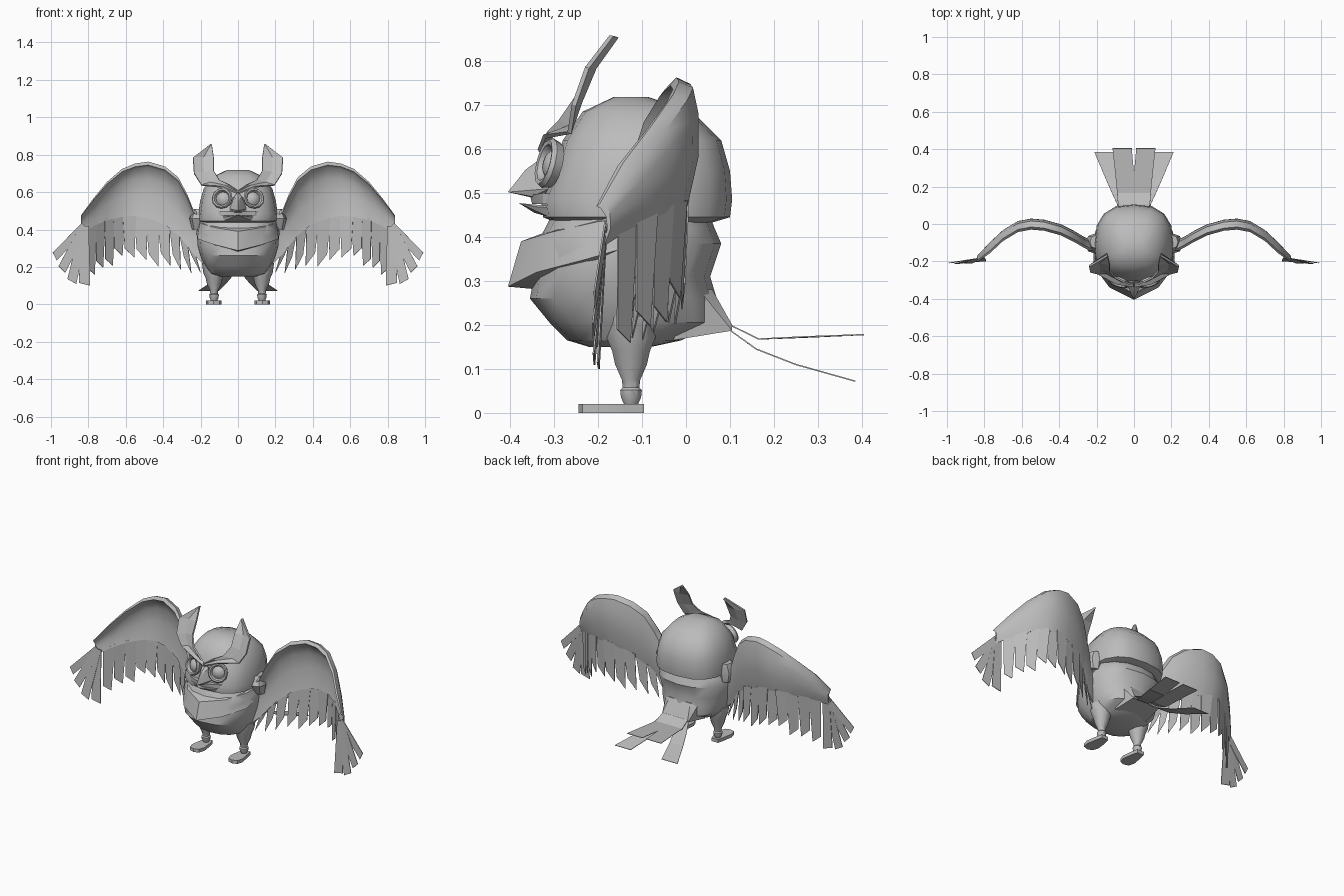
import bpy, bmesh, math
from mathutils import Vector, Matrix

if "Cube" in bpy.data.objects:
    bpy.data.objects.remove(bpy.data.objects["Cube"])

GREY = (0.5, 0.5, 0.5, 1)
mat = bpy.data.materials.new("plain grey")
mat.use_nodes = True
mat.diffuse_color = GREY
mat.node_tree.nodes["Principled BSDF"].inputs["Base Color"].default_value = GREY


def finish(bm, name, mirror=False, thick=0, angle=35):
    """Make the object; thin sheets stay flat shaded."""
    bmesh.ops.recalc_face_normals(bm, faces=bm.faces)
    me = bpy.data.meshes.new(name)
    bm.to_mesh(me)
    bm.free()
    me.materials.append(mat)
    ob = bpy.data.objects.new(name, me)
    bpy.context.collection.objects.link(ob)
    if thick:
        m = ob.modifiers.new("thickness", "SOLIDIFY")
        m.thickness, m.offset = thick, 0
    if mirror:
        m = ob.modifiers.new("mirror", "MIRROR")
        m.use_mirror_merge = False
    if not thick:
        bpy.ops.object.select_all(action="DESELECT")
        ob.select_set(True)
        bpy.context.view_layer.objects.active = ob
        bpy.ops.object.shade_smooth_by_angle(angle=math.radians(angle))


def skin(bm, rows, closed=True):
    """Bridge rows of points into a surface, capped when closed."""
    vs = [[bm.verts.new(p) for p in r] for r in rows]
    n = len(vs[0])
    for a, b in zip(vs, vs[1:]):
        for i in range(n if closed else n - 1):
            j = (i + 1) % n
            bm.faces.new((a[i], a[j], b[j], b[i]))
    if closed:
        bm.faces.new(vs[0])
        bm.faces.new(vs[-1])


def ring(z, front, back, half, n=16, power=2.3, x=0):
    cy, ry = (front + back) / 2, (back - front) / 2
    pts = []
    for i in range(n):
        a = math.tau * i / n
        c, s = math.cos(a), math.sin(a)
        e = 2 / power
        pts.append((x + half * math.copysign(abs(c) ** e, c),
                    cy + ry * math.copysign(abs(s) ** e, s), z))
    return pts


def loft(name, levels, mirror=False, **kw):
    bm = bmesh.new()
    skin(bm, [ring(*lv, **kw) for lv in levels])
    finish(bm, name, mirror)


def hull(name, half_points):
    """Convex block from points on the +x side, mirrored across the middle."""
    bm = bmesh.new()
    for x, y, z in half_points:
        bm.verts.new((x, y, z))
        if x:
            bm.verts.new((-x, y, z))
    bmesh.ops.convex_hull(bm, input=bm.verts)
    finish(bm, name, angle=20)


def lerp_table(table, x):
    for a, b in zip(table, table[1:]):
        if x <= b[0]:
            t = (x - a[0]) / (b[0] - a[0])
            return [p + (q - p) * t for p, q in zip(a, b)]


# Body, rump and head
loft("body", [(.15, -.22, -.08, .1), (.165, -.27, -.01, .15), (.205, -.31, .07, .18),
              (.26, -.355, .07, .2), (.31, -.345, .055, .215), (.385, -.34, .08, .222),
              (.42, -.32, .065, .21), (.46, -.3, .05, .19)])
hull("rump", [(.09, .105, .187), (.085, .105, .2), (.11, -.03, .165), (.11, .03, .28), (.07, .06, .28)])
loft("head", [(.43, -.29, .05, .175), (.445, -.325, .1, .21), (.485, -.33, .105, .212),
              (.55, -.3, .1, .203), (.62, -.28, .08, .183), (.685, -.235, .015, .13),
              (.718, -.165, -.085, .06)], power=2.6)

# Feathered bib: a wedge section swept from the shoulder to the breast point
bm = bmesh.new()
rows = []
for x, y, top, low, flare in [(.205, -.08, .445, .39, .015), (.205, -.2, .435, .35, .028),
                              (.125, -.31, .41, .32, .03), (0, -.375, .39, .287, .03)]:
    d = Vector((x * .5, y, 0)).normalized()
    p = Vector((x, y, 0))
    rows.append([p - d * .08 + Vector((0, 0, top + .03)), p + Vector((0, 0, top)),
                 p + d * flare + Vector((0, 0, low)), p - d * .08 + Vector((0, 0, low - .01))])
rows += [[Vector((-p.x, p.y, p.z)) for p in r] for r in rows[-2::-1]]
skin(bm, rows)
finish(bm, "bib", angle=40)

# Beak and lips
hull("beak", [(0, -.3, .6), (.022, -.32, .575), (.045, -.31, .51), (0, -.365, .553),
              (0, -.405, .502), (.02, -.35, .492), (0, -.33, .485)])
hull("upper_lip", [(.17, -.25, .49), (.09, -.325, .5), (0, -.355, .495), (.17, -.25, .475),
                   (.09, -.325, .475), (0, -.35, .475), (.1, -.2, .49)])
hull("lower_lip", [(.16, -.25, .465), (.06, -.335, .468), (0, -.38, .477), (0, -.345, .455),
                   (.08, -.31, .445), (.1, -.2, .46)])

# Eyes: faceted rims with shallow domes inside
bm = bmesh.new()
place = (Matrix.Translation((.085, -.315, .568)) @ Matrix.Rotation(math.radians(18), 4, "Z")
         @ Matrix.Rotation(math.radians(76), 4, "X"))
loops = [(.052, -.02), (.058, .0), (.052, .01), (.043, .008), (.036, -.008), (.022, .004), (.006, .008)]
skin(bm, [[place @ Vector((r * math.cos(a), r * math.sin(a), h))
           for a in [math.tau * i / 12 for i in range(12)]] for r, h in loops])
finish(bm, "eyes", mirror=True)

# Brows sweeping up into ear tufts
bm = bmesh.new()
outer = [(.004, -.335, .595), (.09, -.322, .628), (.195, -.265, .637), (.235, -.255, .70),
         (.24, -.225, .785), (.146, -.17, .857)]
inner = [(.004, -.328, .61), (.05, -.31, .642), (.1, -.285, .665), (.13, -.25, .715),
         (.13, -.215, .785), (.14, -.17, .853)]
mid = [(Vector(a) + Vector(b)) / 2 + Vector((0, .012, 0)) for a, b in zip(outer, inner)]
skin(bm, [outer, mid, inner], closed=False)
finish(bm, "ear_tufts", mirror=True, thick=.01)

# Wings: stations are (x, y, top z, bottom z)
stations = [(.19, -.13, .47, .22), (.24, -.115, .51, .27), (.27, -.1, .585, .31), (.32, -.07, .68, .37),
            (.39, -.035, .737, .425), (.48, -.01, .763, .46), (.55, -.004, .753, .472),
            (.62, -.017, .724, .468), (.7, -.065, .655, .45), (.77, -.13, .57, .42), (.84, -.19, .475, .38)]
section = [(0, -.012), (.06, -.026), (.1, -.008), (.3, .015), (.6, .02), (1, 0),
           (1, .008), (.6, .033), (.25, .032), (.05, .02)]
bm = bmesh.new()
rows = []
for i, (x, y, top, low) in enumerate(stations):
    size = .55 if i in (0, len(stations) - 1) else 1
    rows.append([(x, y + dy * size, top + (low - top) * t) for t, dy in section])
skin(bm, rows)
finish(bm, "wings", mirror=True)
loft("shoulders", [(.4, -.13, -.06, .04), (.46, -.16, -.05, .055), (.51, -.13, -.06, .03)],
     mirror=True, n=8, x=.205)


def blade(bm, root, tip, w_root, w_tip, across, slant):
    """One flat feather with a slanted end."""
    root, tip, across = Vector(root), Vector(tip), Vector(across).normalized()
    along = (tip - root).normalized()
    pts = [root - across * w_root, root + across * w_root,
           tip + across * w_tip - along * slant, tip - across * w_tip]
    bm.faces.new([bm.verts.new(p) for p in pts])


# Hanging feathers along the lower wing edge, then the spread tip feathers
bm = bmesh.new()
tips = [(.25, .215, .19), (.29, .265, .185), (.34, .325, .2), (.4, .385, .215), (.46, .45, .21),
        (.52, .515, .24), (.58, .58, .25), (.635, .64, .255), (.685, .69, .2), (.735, .74, .19),
        (.78, .785, .15)]
for i, (x, tx, tz) in enumerate(tips):
    _, y, _, low = lerp_table(stations, x)
    _, y2, _, low2 = lerp_table(stations, x + .03)
    step = .003 * (i % 2)
    blade(bm, (x, y + .006 + step, low + .012), (tx, y - .004 + step, tz), .037, .026,
          (.03, y2 - y, low2 - low), .05)
for tx, ty, tz, w in [(.82, -.2, .1, .03), (.89, -.21, .115, .026), (.945, -.212, .18, .024),
                      (.985, -.208, .25, .022)]:
    root = Vector((.82, -.182, .42))
    d = Vector((tx, ty, tz)) - root
    blade(bm, root, (tx, ty, tz), .022, w, (-d.z, -.02, d.x), .015)
finish(bm, "wing_feathers", mirror=True, thick=.004)

# Tail fan
bm = bmesh.new()
skin(bm, [[(0, .1, .2), (.085, .1, .2)], [(0, .165, .168), (.09, .165, .168)],
          [(0, .27, .172), (.1, .27, .173)], [(.012, .405, .178), (.115, .405, .178)]], closed=False)
skin(bm, [[(.02, .1, .188), (.088, .1, .188)], [(.035, .16, .145), (.115, .16, .145)],
          [(.065, .25, .11), (.155, .25, .11)], [(.105, .385, .072), (.212, .385, .072)]], closed=False)
finish(bm, "tail_feathers", mirror=True, thick=.003)

# Legs and feet
loft("legs", [(z, -.125 - r, -.125 + r, r) for z, r in
              [(.22, .065), (.17, .058), (.14, .045), (.11, .038), (.075, .022), (.058, .02),
               (.052, .026), (.035, .024), (.018, .016)]], mirror=True, n=10, power=2, x=.128)
bm = bmesh.new()
outline = [(.105, -.095), (.095, -.14), (.088, -.2), (.1, -.235), (.13, -.245),
           (.16, -.235), (.17, -.2), (.16, -.14), (.15, -.095)]
skin(bm, [[(x, y, z) for x, y in outline] for z in (0, .02)])
finish(bm, "feet", mirror=True)
